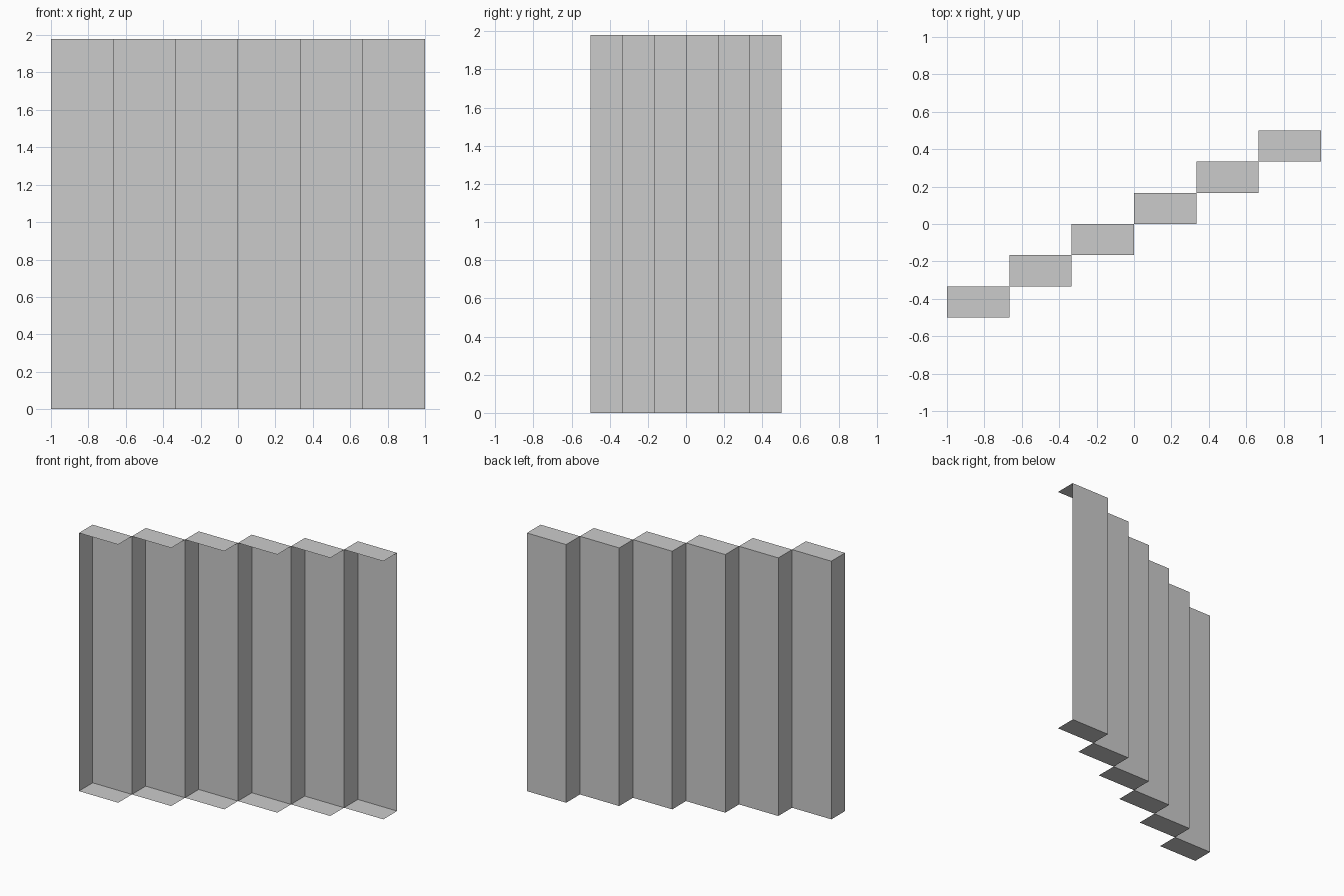
import bpy, bmesh

if "Cube" in bpy.data.objects:
    bpy.data.objects.remove(bpy.data.objects["Cube"])

COUNT, HEIGHT = 6, 1.98
DX, DY = 2 / COUNT, 1 / COUNT


def finish(name, bm):
    mesh = bpy.data.meshes.new(name)
    bm.to_mesh(mesh)
    bm.free()
    obj = bpy.data.objects.new(name, mesh)
    bpy.context.collection.objects.link(obj)


# Zigzag wall: a stepped line in plan, extruded upward
bm = bmesh.new()
path = [(-1, -0.5)]
for i in range(COUNT):
    x, y = -1 + i * DX, -0.5 + (i + 1) * DY
    path += [(x, y), (x + DX, y)]
verts = [bm.verts.new((x, y, 0)) for x, y in path]
edges = [bm.edges.new(pair) for pair in zip(verts, verts[1:])]
ext = bmesh.ops.extrude_edge_only(bm, edges=edges)
top = [v for v in ext["geom"] if isinstance(v, bmesh.types.BMVert)]
bmesh.ops.translate(bm, verts=top, vec=(0, 0, HEIGHT))
finish("zigzag_wall", bm)


# Rows of rectangular panels closing each bay below and above
def panel_row(name, z):
    bm = bmesh.new()
    for i in range(COUNT):
        x, y = -1 + i * DX, -0.5 + i * DY
        bm.faces.new([bm.verts.new((x + a * DX, y + b * DY, z))
                      for a, b in ((0, 0), (1, 0), (1, 1), (0, 1))])
    finish(name, bm)


panel_row("floor_panels", 0)
panel_row("ceiling_panels", HEIGHT)
